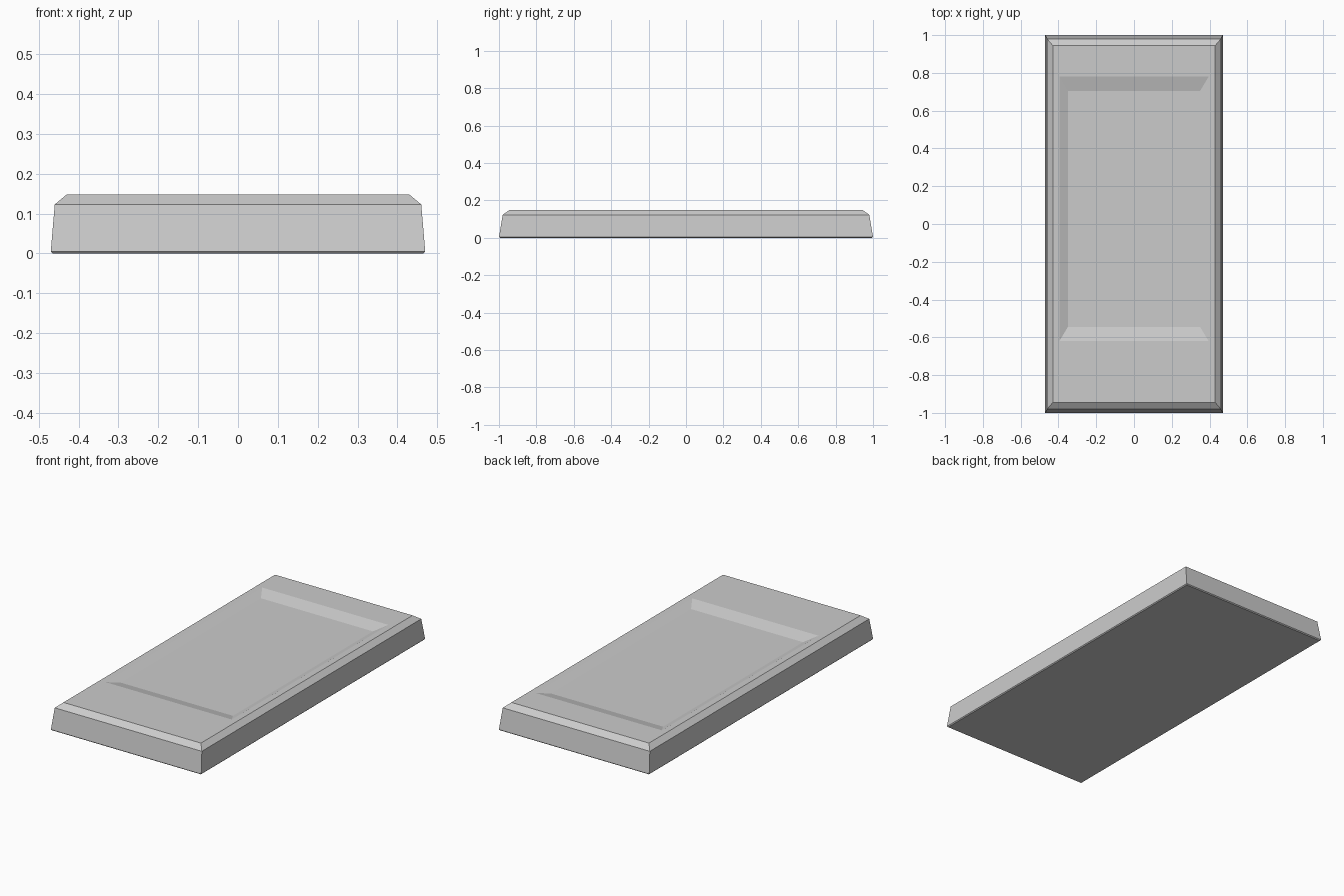
import bpy, bmesh

if "Cube" in bpy.data.objects:
    bpy.data.objects.remove(bpy.data.objects["Cube"])

# Rectangular rings from underside to recess floor: half width, y min, y max, z
RINGS = [
    (0.465, -0.995, 0.995, 0.0),    # underside
    (0.47, -1.0, 1.0, 0.005),       # tiny bottom bevel
    (0.46, -0.98, 0.98, 0.123),     # tapered sides
    (0.43, -0.945, 0.945, 0.148),   # top chamfer
    (0.395, -0.62, 0.78, 0.148),    # rim of the recess
    (0.35, -0.545, 0.705, 0.128),   # recess floor
]


def ring(bm, w, y0, y1, z):
    return [bm.verts.new(p) for p in
            ((-w, y0, z), (w, y0, z), (w, y1, z), (-w, y1, z))]


# Slab with chamfered top and shallow sloped recess
bm = bmesh.new()
loops = [ring(bm, *r) for r in RINGS]
bm.faces.new(loops[0][::-1])
for a, b in zip(loops, loops[1:]):
    for i in range(4):
        j = (i + 1) % 4
        bm.faces.new((a[i], a[j], b[j], b[i]))
bm.faces.new(loops[-1])
bmesh.ops.recalc_face_normals(bm, faces=bm.faces)

mesh = bpy.data.meshes.new("recessed_slab")
bm.to_mesh(mesh)
bm.free()
slab = bpy.data.objects.new("recessed_slab", mesh)
bpy.context.collection.objects.link(slab)
